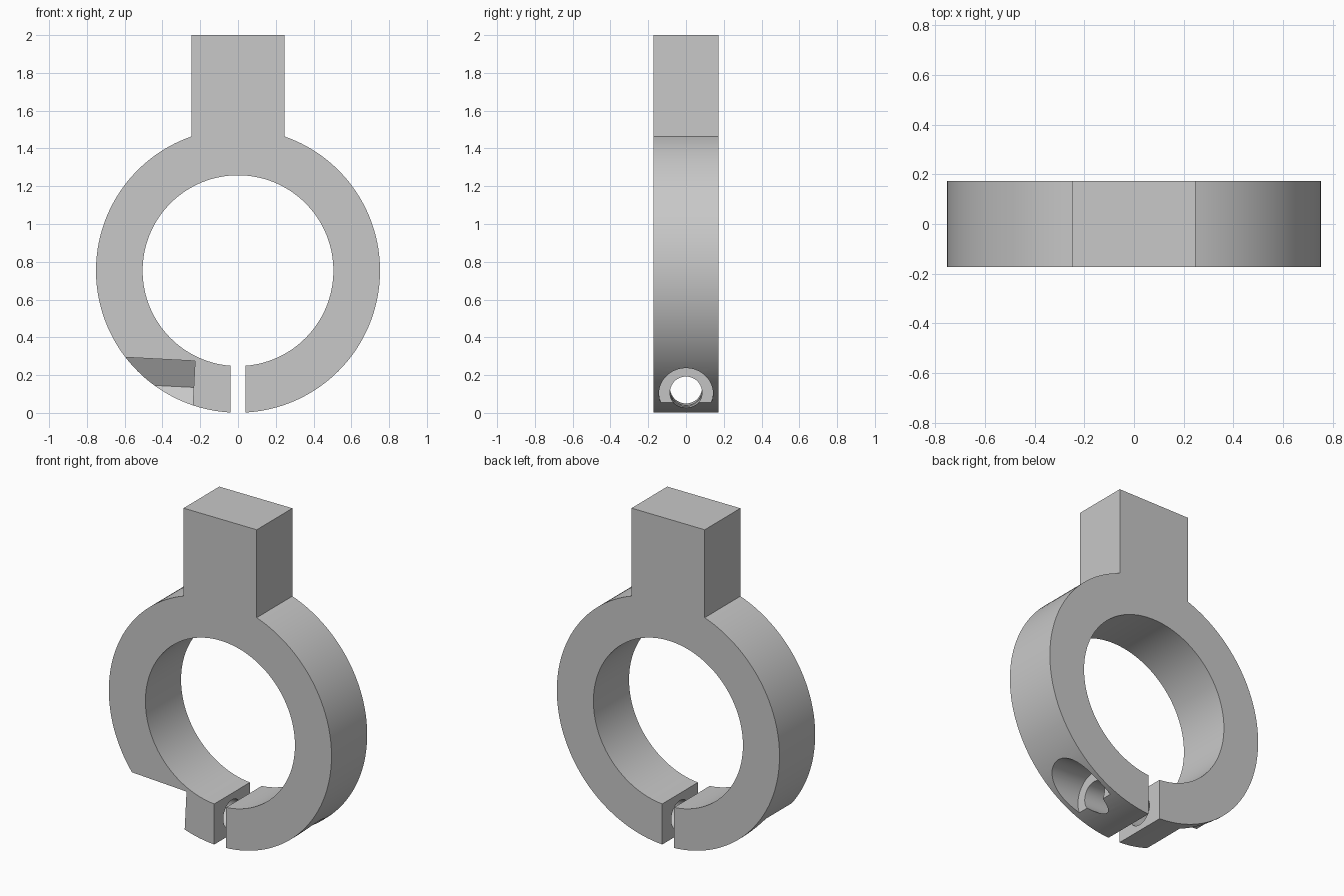
import bpy
import bmesh
from math import sin, cos, asin, pi, radians
from mathutils import Matrix, Vector

cube = bpy.data.objects.get("Cube")
if cube:
    bpy.data.objects.remove(cube, do_unlink=True)

# Main dimensions
CENTRE_Z, OUTER, INNER = 0.753, 0.752, 0.505
HALF_DEPTH, HALF_GAP, HALF_STEM, TOP = 0.172, 0.04, 0.247, 2.0

grey = bpy.data.materials.new("plain grey")
grey.use_nodes = True
grey.diffuse_color = (0.58, 0.58, 0.58, 1)
grey.node_tree.nodes["Principled BSDF"].inputs["Base Color"].default_value = grey.diffuse_color


def prism(name, outline, start, end, place):
    """Extrude a 2D outline from start to end; place turns (u, v, depth) into a 3D point."""
    bm = bmesh.new()
    face = bm.faces.new([bm.verts.new(place(u, v, start)) for u, v in outline])
    sweep = Vector(place(0, 0, end)) - Vector(place(0, 0, start))
    moved = bmesh.ops.extrude_face_region(bm, geom=[face], use_keep_orig=True)["geom"]
    bmesh.ops.translate(bm, vec=sweep, verts=[g for g in moved if isinstance(g, bmesh.types.BMVert)])
    bmesh.ops.recalc_face_normals(bm, faces=bm.faces)
    mesh = bpy.data.meshes.new(name)
    bm.to_mesh(mesh)
    bm.free()
    mesh.materials.append(grey)
    obj = bpy.data.objects.new(name, mesh)
    bpy.context.collection.objects.link(obj)
    return obj


def arc(radius, a, b, steps):
    """Points on a ring arc, with the angle measured from straight down towards +x."""
    angles = [a + (b - a) * i / steps for i in range(steps + 1)]
    return [(radius * sin(t), CENTRE_Z - radius * cos(t)) for t in angles]


def circle(radius):
    return [(radius * cos(2 * pi * i / 64), radius * sin(2 * pi * i / 64)) for i in range(64)]


# Split ring with the square stem on top
gap_out, gap_in = asin(HALF_GAP / OUTER), asin(HALF_GAP / INNER)
stem = pi - asin(HALF_STEM / OUTER)
outline = arc(OUTER, gap_out, stem, 64)
outline += [(HALF_STEM, TOP), (-HALF_STEM, TOP)]
outline += arc(OUTER, -stem, -gap_out, 64)
outline += arc(INNER, -gap_in, gap_in - 2 * pi, 128)
clamp = prism("clamp_ring", outline, -HALF_DEPTH, HALF_DEPTH, lambda u, v, d: (u, d, v))

# Slightly tilted bolt passage: shaft hole, round head recess, hex nut slot open to the front
SIDE = 0.162
FLAT = SIDE * cos(pi / 6)
nut = [(SIDE, 0), (SIDE / 2, FLAT), (-0.4, FLAT), (-0.4, -FLAT), (SIDE / 2, -FLAT)]
along_x = lambda u, v, d: (d, u, v)
cutters = [
    prism("shaft_cutter", circle(0.085), -0.5, 0.5, along_x),
    prism("head_cutter", circle(0.143), 0.285, 1.0, along_x),
    prism("nut_cutter", nut, -0.235, -1.0, along_x),
]
tilt = Matrix.Translation((0, 0, 0.1225)) @ Matrix.Rotation(radians(3), 4, 'Y')
bpy.context.view_layer.objects.active = clamp
for cutter in cutters:
    cutter.data.transform(tilt)
    cutter.hide_render = True
    cut = clamp.modifiers.new(cutter.name, 'BOOLEAN')
    cut.operation = 'DIFFERENCE'
    cut.solver = 'EXACT'
    cut.object = cutter
    bpy.ops.object.modifier_apply(modifier=cut.name)
    bpy.data.objects.remove(cutter, do_unlink=True)

# Smooth curved walls, keep the edges sharp
bpy.ops.object.select_all(action='DESELECT')
clamp.select_set(True)
bpy.ops.object.shade_smooth_by_angle(angle=radians(20))
